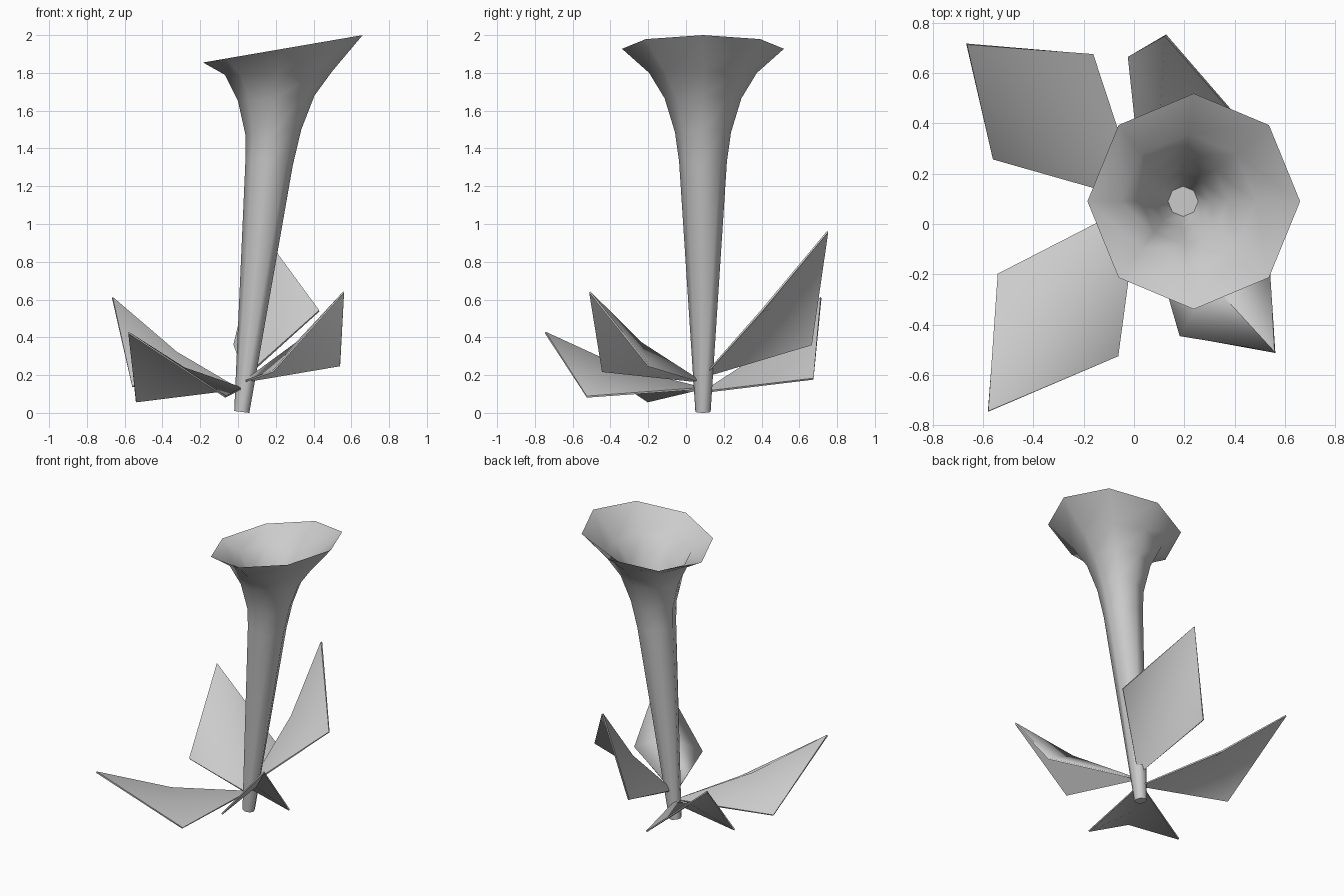
import bpy
import bmesh
import math
from mathutils import Vector

SIDES = 8
STEM_Y = 0.09

if "Cube" in bpy.data.objects:
    bpy.data.objects.remove(bpy.data.objects["Cube"], do_unlink=True)

grey = bpy.data.materials.new("soft_grey")
grey.use_nodes = True
grey.diffuse_color = (0.6, 0.6, 0.6, 1)
grey.node_tree.nodes["Principled BSDF"].inputs["Base Color"].default_value = grey.diffuse_color


def finish(bm, name, angle, thickness=0):
    """Turn a bmesh into a named object, thicken it and shade it."""
    bmesh.ops.recalc_face_normals(bm, faces=bm.faces)
    mesh = bpy.data.meshes.new(name)
    bm.to_mesh(mesh)
    bm.free()
    mesh.materials.append(grey)
    obj = bpy.data.objects.new(name, mesh)
    bpy.context.collection.objects.link(obj)
    bpy.ops.object.select_all(action="DESELECT")
    obj.select_set(True)
    bpy.context.view_layer.objects.active = obj
    if thickness:
        mod = obj.modifiers.new("thickness", "SOLIDIFY")
        mod.thickness = thickness
        mod.offset = 0
        bpy.ops.object.modifier_apply(modifier=mod.name)
    bpy.ops.object.shade_smooth_by_angle(angle=math.radians(angle))
    return obj


def ring(bm, xl, zl, xr, zr):
    """Tilted octagon spanning from its left point to its right point."""
    left, right = Vector((xl, STEM_Y, zl)), Vector((xr, STEM_Y, zr))
    centre, arm = (left + right) / 2, (right - left) / 2
    side = Vector((0, arm.length, 0))
    turns = [math.tau * i / SIDES for i in range(SIDES)]
    return [bm.verts.new(centre + arm * math.cos(a) + side * math.sin(a)) for a in turns]


# Trumpet: up the outside to the flared rim, then down the inner throat
trumpet_rings = [
    (-0.02, 0.01, 0.06, 0.0),
    (0.04, 1.35, 0.29, 1.31),
    (0.04, 1.47, 0.335, 1.5),
    (0.0, 1.65, 0.405, 1.68),
    (-0.07, 1.79, 0.5, 1.81),
    (-0.185, 1.855, 0.66, 2.0),
    (-0.05, 1.8, 0.485, 1.83),
    (0.03, 1.66, 0.375, 1.69),
    (0.08, 1.48, 0.3, 1.5),
    (0.135, 1.33, 0.255, 1.33),
]
bm = bmesh.new()
rings = [ring(bm, *r) for r in trumpet_rings]
for low, high in zip(rings, rings[1:]):
    for i in range(SIDES):
        j = (i + 1) % SIDES
        bm.faces.new((low[i], low[j], high[j], high[i]))
bm.faces.new(rings[0])
bm.faces.new(rings[-1])
finish(bm, "trumpet_flower", 55)


# Leaves: a folded diamond with a raised midrib
def leaf(name, base, corner_a, tip, corner_b):
    base, corner_a, tip, corner_b = map(Vector, (base, corner_a, tip, corner_b))
    rib = ((base + tip) / 2).lerp((corner_a + corner_b) / 2, 0.2)
    bm = bmesh.new()
    middle = bm.verts.new(rib)
    outline = [bm.verts.new(p) for p in (base, corner_a, tip, corner_b)]
    for i in range(4):
        bm.faces.new((middle, outline[i], outline[(i + 1) % 4]))
    finish(bm, name, 75, thickness=0.01)


leaf("back_right_leaf", (0.03, 0.09, 0.11), (-0.165, 0.675, 0.18),
     (-0.665, 0.715, 0.61), (-0.56, 0.26, 0.14))
leaf("front_right_leaf", (0.02, 0.09, 0.13), (-0.54, -0.2, 0.06),
     (-0.58, -0.745, 0.425), (-0.065, -0.525, 0.085))
leaf("front_left_leaf", (0.03, 0.08, 0.165), (0.185, -0.445, 0.22),
     (0.56, -0.51, 0.64), (0.54, -0.2, 0.25))
leaf("back_left_leaf", (0.04, 0.09, 0.19), (0.43, 0.4, 0.54),
     (0.125, 0.75, 0.96), (-0.02, 0.665, 0.36))
